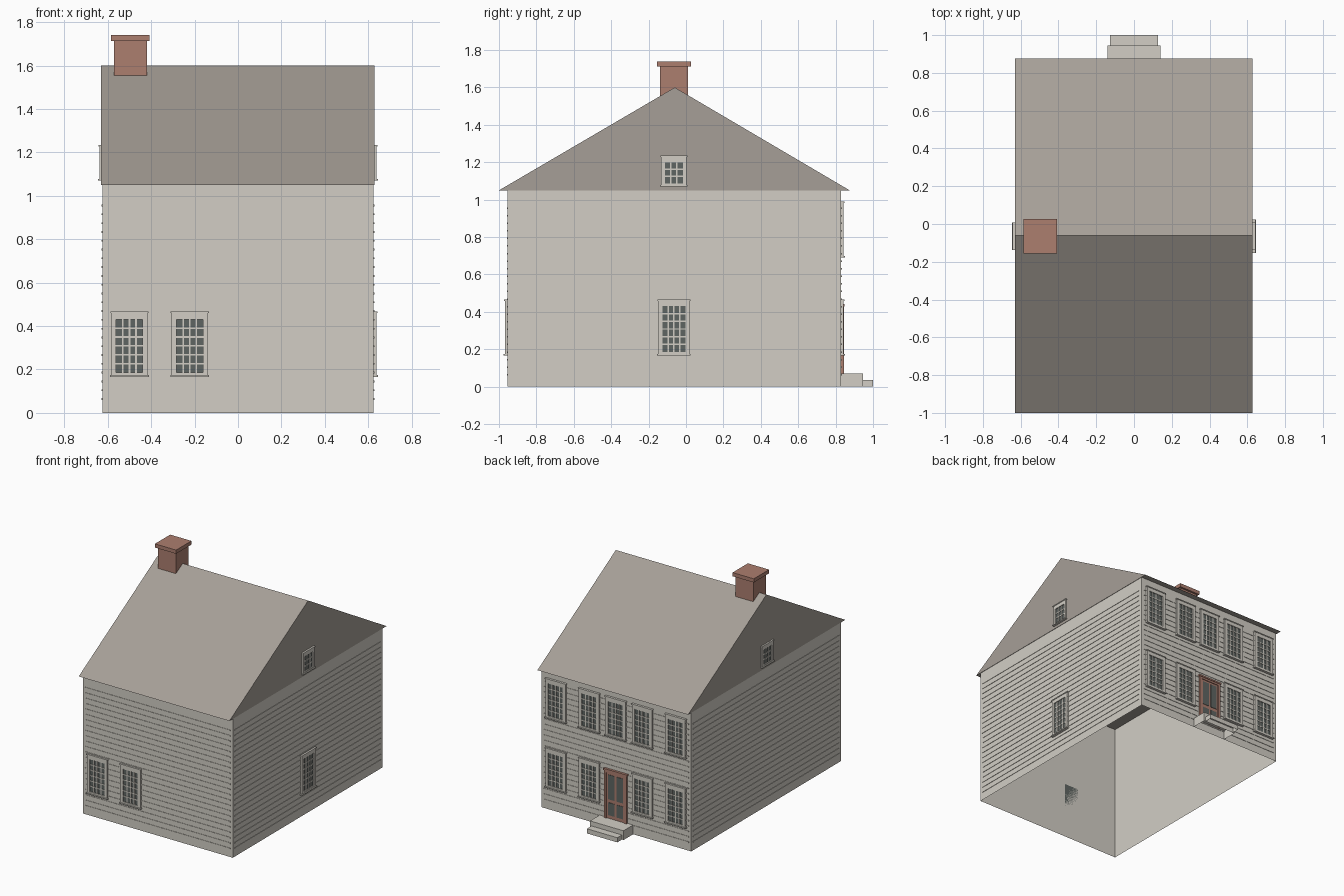
import bpy
import bmesh
from mathutils import Matrix, Vector

old = bpy.data.objects.get("Cube")
if old:
    bpy.data.objects.remove(old)


def material(name, srgb):
    col = [(c / 255 / 12.92) if c < 11 else ((c / 255 + 0.055) / 1.055) ** 2.4 for c in srgb]
    m = bpy.data.materials.new(name)
    m.use_nodes = True
    m.diffuse_color = (*col, 1)
    m.node_tree.nodes["Principled BSDF"].inputs["Base Color"].default_value = (*col, 1)
    return m


PAINT = material("pale wall paint", (210, 206, 197))
ROOF = material("warm grey shingle", (166, 159, 151))
BRICK = material("red brown brick", (172, 126, 111))
GLASS = material("dark glass", (95, 101, 98))

XW, Y0, Y1, EAVE = 0.625, -0.955, 0.83, 1.05
RIDGE_Y, RIDGE_Z = -0.06, 1.6


def box(bm, lo, hi, mat=0, skip=()):
    """Axis aligned box; skip lists directions whose faces are left open."""
    lo, hi = Vector(lo), Vector(hi)
    m = Matrix.Translation((lo + hi) / 2) @ Matrix.Diagonal((*(hi - lo), 1))
    verts = bmesh.ops.create_cube(bm, size=1, matrix=m)["verts"]
    faces = {f for v in verts for f in v.link_faces}
    for f in faces:
        f.material_index = mat
        f.normal_update()
    gone = [f for f in faces if any(f.normal.dot(Vector(d)) > 0.9 for d in skip)]
    bmesh.ops.delete(bm, geom=gone, context="FACES")


def finish(bm, name, mats, matrix=None):
    mesh = bpy.data.meshes.new(name)
    bm.to_mesh(mesh)
    bm.free()
    for m in mats:
        mesh.materials.append(m)
    ob = bpy.data.objects.new(name, mesh)
    bpy.context.collection.objects.link(ob)
    if matrix:
        ob.matrix_world = matrix
    return ob


def wall_frame(side):
    """Local x runs along the wall, local -y points outward."""
    turn = {"front": 0, "left": 90, "back": 180, "right": 270}[side]
    origin = {"front": (0, Y0, 0), "left": (XW, 0, 0),
              "back": (0, Y1, 0), "right": (-XW, 0, 0)}[side]
    return Matrix.Translation(origin) @ Matrix.Rotation(turn * 3.14159265 / 180, 4, "Z")


# Open wall shell
bm = bmesh.new()
box(bm, (-XW, Y0, 0), (XW, Y1, EAVE), skip=[(0, 0, 1), (0, 0, -1)])
finish(bm, "walls", [PAINT])

# Clapboard lips between the corner boards
for side in ("front", "left", "back", "right"):
    bm = bmesh.new()
    spans = {"left": (Y0 + 0.022, Y1 - 0.022), "right": (-Y1 + 0.022, -Y0 - 0.022)}
    a, b = spans.get(side, (-0.605, 0.605))
    for i in range(23):
        z = 0.064 + i * 0.0405
        box(bm, (a, -0.003, z - 0.004), (b, 0, z + 0.004), skip=[(0, 1, 0)])
    finish(bm, side + "_clapboards", [PAINT], wall_frame(side))

# Gabled roof
bm = bmesh.new()
ends = []
for x in (-0.63, 0.628):
    ends.append([bm.verts.new((x, y, z)) for y, z in
                 ((-1, EAVE), (0.875, EAVE), (RIDGE_Y, RIDGE_Z))])
bm.faces.new(ends[0])
bm.faces.new(ends[1])
for i in range(3):
    j = (i + 1) % 3
    bm.faces.new((ends[0][i], ends[0][j], ends[1][j], ends[1][i]))
bmesh.ops.recalc_face_normals(bm, faces=bm.faces)
finish(bm, "roof", [ROOF])

# Chimney with cap
bm = bmesh.new()
box(bm, (-0.57, -0.14, 1.55), (-0.42, 0.012, 1.715))
box(bm, (-0.585, -0.155, 1.712), (-0.408, 0.027, 1.74))
finish(bm, "chimney", [BRICK])


def window(name, side, u, z0, z1, half, glass_half, g0, g1, cols, rows):
    """Casing, sill, head and muntins over a glass plate."""
    bm = bmesh.new()
    box(bm, (-glass_half, -0.006, g0), (glass_half, 0, g1), 1)
    for s in (-1, 1):
        x0, x1 = sorted((s * glass_half, s * half))
        box(bm, (x0, -0.013, z0), (x1, 0, z1))
    box(bm, (-glass_half, -0.013, z0), (glass_half, 0, g0))
    box(bm, (-glass_half, -0.013, g1), (glass_half, 0, z1))
    box(bm, (-half - 0.005, -0.02, z0), (half + 0.005, 0, z0 + 0.008))
    box(bm, (-half - 0.004, -0.017, z1 - 0.007), (half + 0.004, 0, z1))
    t = 0.0038
    for i in range(1, cols):
        x = -glass_half + 2 * glass_half * i / cols
        box(bm, (x - t, -0.01, g0), (x + t, 0, g1))
    for i in range(1, rows):
        z = g0 + (g1 - g0) * i / rows
        box(bm, (-glass_half, -0.01, z - t), (glass_half, 0, z + t))
    finish(bm, name, [PAINT, GLASS], wall_frame(side) @ Matrix.Translation((u, 0, 0)))


def sash(name, side, u, z):
    window(name, side, u, z, z + 0.3, 0.084, 0.061, z + 0.02, z + 0.265, 4, 6)


LOW, HIGH = 0.166, 0.69
sash("front_window_outer", "front", -0.5, LOW)
sash("front_window_inner", "front", -0.222, LOW)
sash("left_window", "left", -0.065, LOW)
for i, u in enumerate((-0.5, -0.222, 0, 0.222, 0.5)):
    sash(f"back_upper_window_{i + 1}", "back", u, HIGH)
    if u:
        sash(f"back_lower_window_{i + 1}", "back", u, LOW)
for side, u in (("left", -0.065), ("right", 0.065)):
    window(side + "_attic_window", side, u, 1.07, 1.235, 0.068, 0.048, 1.087, 1.2, 3, 3)

# Back door: jambs, lintel, leaf and four dark panels
bm = bmesh.new()
box(bm, (-0.075, -0.008, 0.07), (0.075, 0, 0.42), 0)
for s in (-1, 1):
    x0, x1 = sorted((s * 0.075, s * 0.094))
    box(bm, (x0, -0.014, 0.07), (x1, 0, 0.43))
    x0, x1 = sorted((s * 0.01, s * 0.062))
    for z0, z1 in ((0.095, 0.19), (0.215, 0.4)):
        box(bm, (x0, -0.011, z0), (x1, 0, z1), 1)
box(bm, (-0.075, -0.014, 0.415), (0.075, 0, 0.43))
box(bm, (-0.1, -0.018, 0.43), (0.1, 0, 0.442))
finish(bm, "back_door", [BRICK, GLASS], wall_frame("back"))

# Hollow back steps
bm = bmesh.new()
open_sides = [(0, 0, -1), (0, -1, 0)]
box(bm, (-0.14, Y1, 0), (0.14, 0.945, 0.07), skip=open_sides)
box(bm, (-0.127, 0.945, 0), (0.127, 1.0, 0.035), skip=open_sides)
finish(bm, "back_steps", [PAINT])
